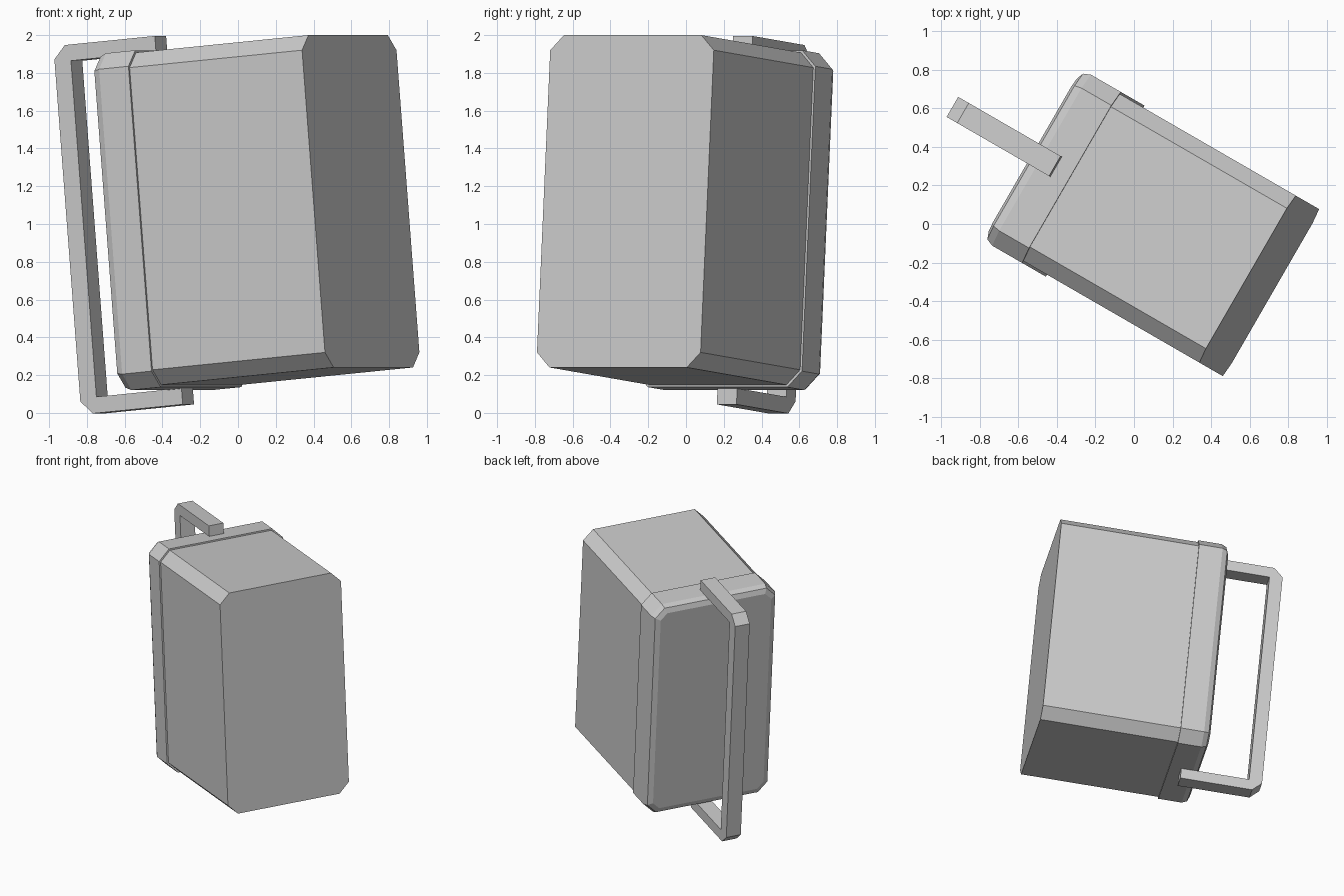
import bpy, bmesh
from math import radians
from mathutils import Matrix, Vector

if "Cube" in bpy.data.objects:
    bpy.data.objects.remove(bpy.data.objects["Cube"])

# Whole model is turned 30 degrees about z and leans back 5 degrees
POSE = Matrix.Rotation(radians(-30), 4, 'Z') @ Matrix.Rotation(radians(-5), 4, 'Y')


def prism(name, profile, sweep, bevel_start=0.0):
    """Extrude a closed profile of 3D points along sweep; optionally round the first cap's rim."""
    bm = bmesh.new()
    cap = bm.faces.new([bm.verts.new(p) for p in profile])
    rim = list(cap.edges)
    res = bmesh.ops.extrude_face_region(bm, geom=[cap], use_keep_orig=True)
    moved = [g for g in res['geom'] if isinstance(g, bmesh.types.BMVert)]
    bmesh.ops.translate(bm, verts=moved, vec=Vector(sweep))
    if bevel_start:
        bmesh.ops.bevel(bm, geom=rim, offset=bevel_start, offset_type='OFFSET',
                        segments=2, profile=0.5, affect='EDGES')
    bmesh.ops.recalc_face_normals(bm, faces=bm.faces)
    mesh = bpy.data.meshes.new(name)
    bm.to_mesh(mesh)
    bm.free()
    obj = bpy.data.objects.new(name, mesh)
    bpy.context.collection.objects.link(obj)
    obj.matrix_world = POSE
    return obj


def octagon(x, y0, y1, z0, z1, c):
    """Rectangle with cut corners in the plane at x."""
    return [(x, y0 + c, z0), (x, y1 - c, z0), (x, y1, z0 + c), (x, y1, z1 - c),
            (x, y1 - c, z1), (x, y0 + c, z1), (x, y0, z1 - c), (x, y0, z0 + c)]


MID_Y, MID_Z = 0.047, 1.053
HALF_W, HALF_H, CUT, LIP = 0.5, 0.883, 0.08, 0.012

# Main case
prism("case_body", octagon(-0.40, MID_Y - HALF_W, MID_Y + HALF_W,
                           MID_Z - HALF_H, MID_Z + HALF_H, CUT), (1.218, 0, 0))

# Slightly larger lid with a rounded back rim
w, h = HALF_W + LIP, HALF_H + LIP
prism("lid", octagon(-0.475, MID_Y - w, MID_Y + w, MID_Z - h, MID_Z + h, CUT + 0.005),
      (0.235, 0, 0), bevel_start=0.055)

# C-shaped handle with cut outer corners
END, BACK, REACH, BAR, HCUT = -0.33, -0.952, 0.979, 0.086, 0.07
upper = [(END, REACH), (BACK + HCUT, REACH), (BACK, REACH - HCUT)]
inner = [(BACK + 0.10, REACH - BAR), (END, REACH - BAR)]
outline = upper + [(x, -z) for x, z in reversed(upper)]
outline += [(x, -z) for x, z in reversed(inner)] + inner
prism("handle", [(x, -0.005, MID_Z + z) for x, z in outline], (0, 0.12, 0))
